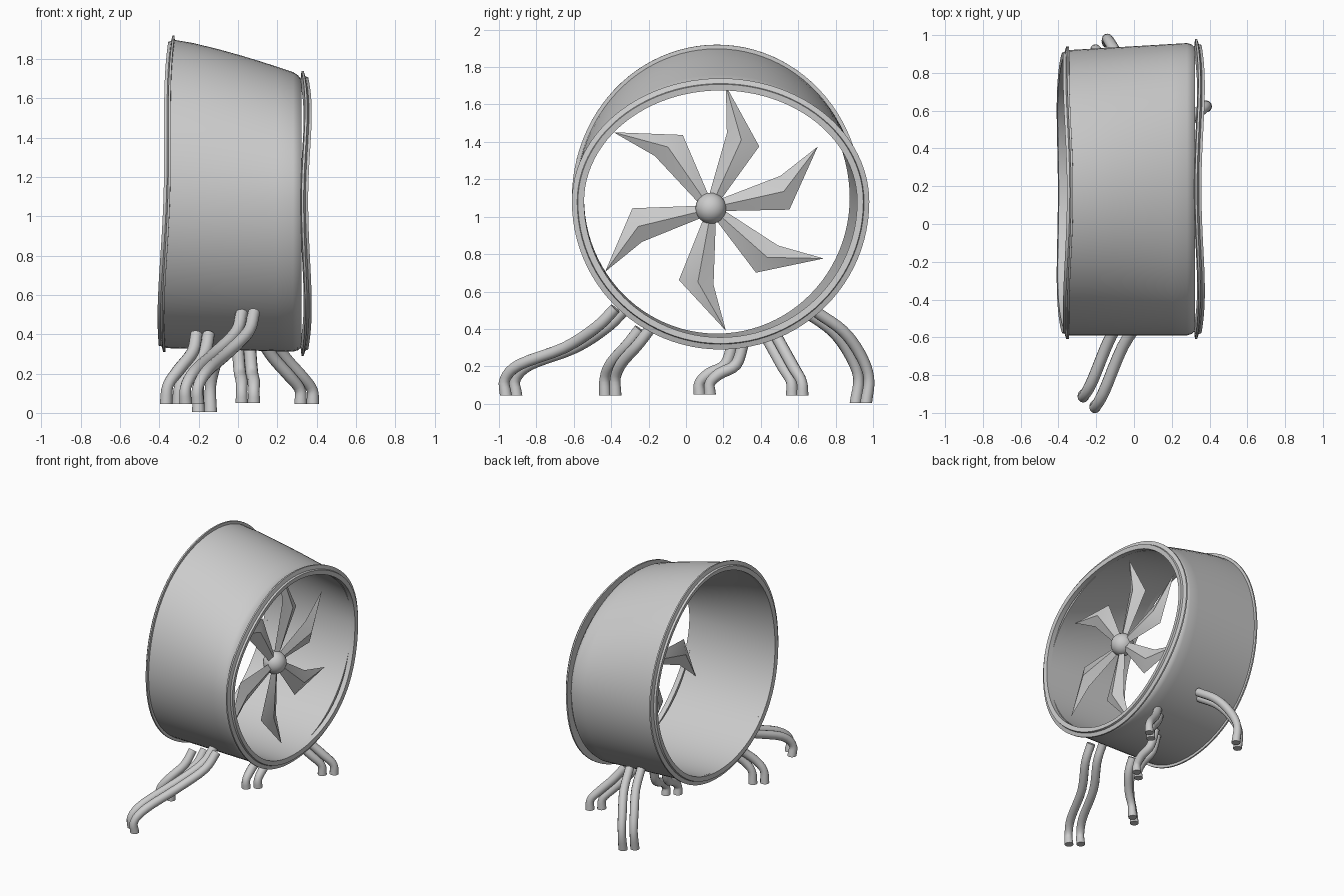
import bpy, bmesh, math
from mathutils import Vector

if "Cube" in bpy.data.objects:
    bpy.data.objects.remove(bpy.data.objects["Cube"])

grey = bpy.data.materials.new("plain grey")
grey.diffuse_color = (0.6, 0.6, 0.6, 1)
grey.use_nodes = True
grey.node_tree.nodes["Principled BSDF"].inputs["Base Color"].default_value = grey.diffuse_color


def make(name, verts, faces, angle=35):
    me = bpy.data.meshes.new(name)
    me.from_pydata(verts, [], faces)
    bm = bmesh.new()
    bm.from_mesh(me)
    bmesh.ops.recalc_face_normals(bm, faces=bm.faces)
    bm.to_mesh(me)
    bm.free()
    me.materials.append(grey)
    ob = bpy.data.objects.new(name, me)
    bpy.context.collection.objects.link(ob)
    bpy.ops.object.select_all(action='DESELECT')
    ob.select_set(True)
    bpy.context.view_layer.objects.active = ob
    bpy.ops.object.shade_smooth_by_angle(angle=math.radians(angle))
    return ob


def mix(a, b, t):
    return a + (b - a) * t


def drum_point(x, off, a, wave=0.0):
    """Point on the drum: round at the back, flattened on top at the front."""
    t = min(1, max(0, (x + 0.36) / 0.68))
    s, c = math.sin(a), math.cos(a)
    cy, ry = mix(0.165, 0.185, t), mix(0.755, 0.775, t)
    cz = mix(1.10, 1.08, t)
    rz = mix(0.80, 0.64, t ** 1.3) if s > 0 else 0.77
    x += 0.024 * s * (1 - t) - wave * math.cos(4 * a)
    return (x, cy + (ry + off) * c, cz + (rz + off) * s)


def sweep_ring(name, profile, wave=0.0, n=96):
    """Closed cross-section (x, offset) carried round the drum outline."""
    m = len(profile)
    verts = [drum_point(x, o, 2 * math.pi * i / n, wave)
             for i in range(n) for x, o in profile]
    faces = [(i * m + j, i * m + (j + 1) % m,
              (i + 1) % n * m + (j + 1) % m, (i + 1) % n * m + j)
             for i in range(n) for j in range(m)]
    return make(name, verts, faces)


# Hollow drum wall
xs = [-0.36, -0.25, -0.12, 0.0, 0.1, 0.2, 0.28]
sweep_ring("drum_wall", [(x, 0) for x in xs] + [(0.305, -0.008), (0.322, -0.025), (0.322, -0.045)]
           + [(x, -0.045) for x in reversed(xs)])

# Rim flanges
sweep_ring("front_rim", [(0.332, 0.02), (0.343, 0.02), (0.352, -0.008), (0.366, -0.012),
                         (0.362, -0.045), (0.325, -0.045)], wave=0.009)
sweep_ring("back_rim", [(-0.352, 0.02), (-0.363, 0.02), (-0.37, -0.008), (-0.385, -0.012),
                        (-0.38, -0.045), (-0.35, -0.045)], wave=-0.006)

# Fan hub
HUB = Vector((0.22, 0.133, 1.045))
bpy.ops.mesh.primitive_uv_sphere_add(segments=24, ring_count=12, radius=0.083, location=HUB)
hub = bpy.context.object
hub.name = "fan_hub"
hub.data.materials.append(grey)
bpy.ops.object.shade_smooth()

# Fan blades: pointed outline (radius, degrees from the tip) with a raised ridge each side
outline = [(0.07, 15), (0.41, -5), (0.66, 0), (0.42, -31), (0.07, -42)]
ridge = [(0.07, -15), (0.40, -17)]


def polar(r, deg, x):
    a = math.radians(deg)
    return HUB + Vector((x, r * math.cos(a), r * math.sin(a)))


for k, tip in enumerate([30, 83, 142, 211, 277, 336]):
    v = [polar(r, tip + d, 0) for r, d in outline]
    for side in (1, -1):
        v += [polar(r, tip + d, side * h) for (r, d), h in zip(ridge, (0.02, 0.04))]
    f = []
    for p, q in ((5, 6), (7, 8)):
        f += [(0, 1, q, p), (1, 2, q), (2, 3, q), (3, 4, p, q)]
    f += [(0, 5, 4, 7)]
    make(f"fan_blade_{k + 1}", v, f)


def tube(name, pts, radii, n=12):
    """Smooth bent tube through the points, with capped ends."""
    pts = [Vector(p) for p in pts]
    ext = [2 * pts[0] - pts[1]] + pts + [2 * pts[-1] - pts[-2]]
    path, rad = [], []
    for i in range(len(pts) - 1):
        p0, p1, p2, p3 = ext[i:i + 4]
        for s in range(4):
            t = s / 4
            path.append(0.5 * (2 * p1 + (p2 - p0) * t + (2 * p0 - 5 * p1 + 4 * p2 - p3) * t * t
                               + (3 * p1 - p0 - 3 * p2 + p3) * t ** 3))
            rad.append(mix(radii[i], radii[i + 1], t))
    path.append(pts[-1])
    rad.append(radii[-1])
    verts, faces, u = [], [], Vector((1, 0, 0))
    for i, p in enumerate(path):
        d = (path[min(i + 1, len(path) - 1)] - path[max(i - 1, 0)]).normalized()
        if i == 0:
            d = Vector((0, 0, 1))
        u = (u - d * u.dot(d)).normalized()
        w = d.cross(u)
        verts += [p + (u * math.cos(2 * math.pi * j / n) + w * math.sin(2 * math.pi * j / n)) * rad[i]
                  for j in range(n)]
    for i in range(len(path) - 1):
        faces += [(i * n + j, i * n + (j + 1) % n, (i + 1) * n + (j + 1) % n, (i + 1) * n + j)
                  for j in range(n)]
    last = (len(path) - 1) * n
    faces += [tuple(range(n)), tuple(range(last, last + n))]
    return make(name, verts, faces, 50)


# Legs: each is a pair of tubes side by side, listed from foot to drum
legs = {
    "near_leg": [(-0.235, -0.935, 0.045), (-0.235, -0.94, 0.13), (-0.19, -0.86, 0.21),
                 (-0.09, -0.62, 0.30), (0.02, -0.45, 0.41), (0.05, -0.35, 0.51)],
    "near_back_leg": [(-0.335, -0.405, 0.045), (-0.325, -0.405, 0.14), (-0.27, -0.37, 0.22),
                      (-0.20, -0.29, 0.31), (-0.18, -0.22, 0.40)],
    "middle_leg": [(0.05, 0.10, 0.05), (0.05, 0.10, 0.11), (0.05, 0.15, 0.16),
                   (0.04, 0.24, 0.21), (0.03, 0.28, 0.33)],
    "far_front_leg": [(0.35, 0.595, 0.045), (0.345, 0.59, 0.12), (0.29, 0.55, 0.19),
                      (0.21, 0.50, 0.28), (0.15, 0.45, 0.37)],
    "far_leg": [(-0.17, 0.935, 0.005), (-0.17, 0.95, 0.14), (-0.14, 0.90, 0.27),
                (-0.09, 0.81, 0.39), (-0.04, 0.67, 0.49)],
}
for name, pts in legs.items():
    radii = [0.032, 0.028] + [0.031] * (len(pts) - 2)
    for side in (-1, 1):
        shift = Vector((0.031, 0.028, 0)) * side
        if name == "near_leg":
            shift.y *= -1
        tube(f"{name}_tube_{'a' if side < 0 else 'b'}", [Vector(p) + shift for p in pts], radii)
